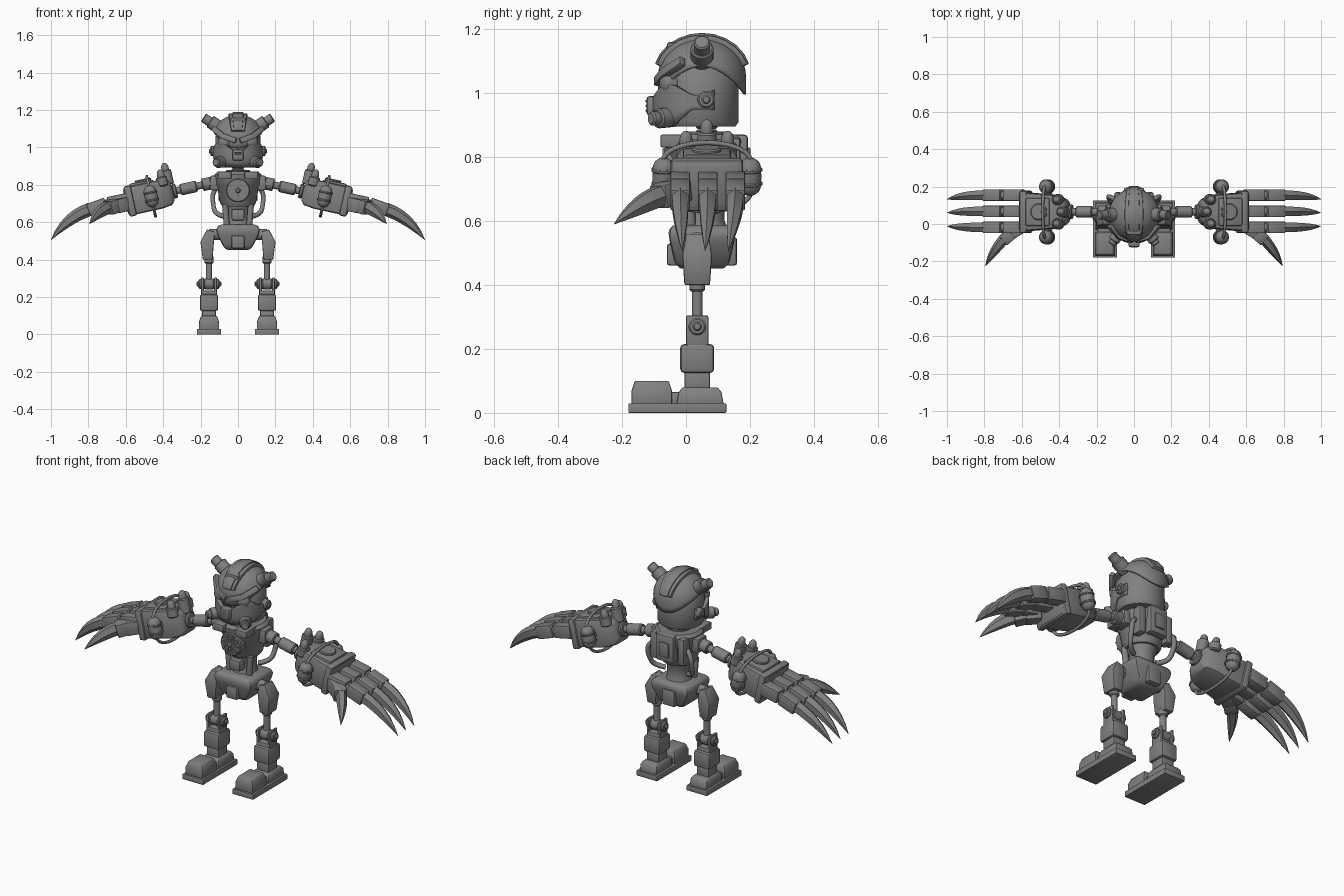
import bpy, bmesh, math
from mathutils import Vector as V

if "Cube" in bpy.data.objects:
    bpy.data.objects.remove(bpy.data.objects["Cube"])

steel = bpy.data.materials.new("steel_grey")
steel.use_nodes = True
grey = (.22, .22, .22, 1)
steel.diffuse_color = grey
steel.node_tree.nodes["Principled BSDF"].inputs["Base Color"].default_value = grey
X, Y, Z = V((1, 0, 0)), V((0, 1, 0)), V((0, 0, 1))
parts = []


def add(name, data, mirror):
    part = bpy.data.objects.new(name, data)
    bpy.context.collection.objects.link(part)
    data.materials.append(steel)
    if mirror:
        part.modifiers.new("Mirror", "MIRROR")
    return part


def finish(name, bm, mirror, bevel=0):
    bmesh.ops.recalc_face_normals(bm, faces=bm.faces)
    if bevel:
        sharp = [edge for edge in bm.edges if edge.calc_face_angle(0) > .7]
        bmesh.ops.bevel(bm, geom=sharp, offset=bevel, segments=2, profile=.5,
                        affect="EDGES", clamp_overlap=True)
    mesh = bpy.data.meshes.new(name)
    bm.to_mesh(mesh)
    bm.free()
    part = add(name, mesh, mirror)
    parts.append(part)
    return part


def loft(name, path, sizes, up=X, sides=16, mirror=True, bevel=0):
    """Sweep a polygon section along a path; sizes are half extents (along up, across)."""
    bm, rings = bmesh.new(), []
    path = [V(point) for point in path]
    grow = math.sqrt(2) if sides == 4 else 1
    for i, point in enumerate(path):
        along = path[min(i + 1, len(path) - 1)] - path[max(i - 1, 0)]
        across = along.cross(up).normalized()
        upward = across.cross(along).normalized()
        a, b = sizes[i] if isinstance(sizes[i], tuple) else (sizes[i], sizes[i])
        angles = [math.tau * (k + .5) / sides for k in range(sides)]
        rings.append([bm.verts.new(point + grow * (upward * a * math.cos(q) + across * b * math.sin(q)))
                      for q in angles])
    for ring, following in zip(rings, rings[1:]):
        for k in range(sides):
            bm.faces.new((ring[k], ring[k - 1], following[k - 1], following[k]))
    bm.faces.new(rings[0])
    bm.faces.new(rings[-1])
    return finish(name, bm, mirror, bevel)


def box(name, centre, half, mirror=True, bevel=.006):
    centre, rise = V(centre), Z * half[2]
    return loft(name, [centre - rise, centre + rise], [tuple(half[:2])] * 2, X, 4, mirror, bevel)


def rod(name, start, end, radius, mirror=True, rim=.005):
    """Cylinder with softened ends."""
    start, end = V(start), V(end)
    step = (end - start).normalized() * rim
    up = Y if abs(step.y) < .8 * rim else Z
    return loft(name, [start, start + step, end - step, end],
                [radius - rim, radius, radius, radius - rim], up, 20, mirror)


def capsule(name, start, end, radius, up=Y):
    """Pill shape between two tips."""
    stops = [-math.cos(math.pi * k / 10) for k in range(11)]
    return loft(name, [V(start).lerp(V(end), (t + 1) / 2) for t in stops],
                [radius * math.sqrt(max(.004, 1 - t ** 4)) for t in stops], up)


def claw(name, start, bend, tip, size, up):
    """Curved blade tapering to a point."""
    stops = [k / 6 for k in range(7)]
    path = [V(start).lerp(V(bend), t).lerp(V(bend).lerp(V(tip), t), t) for t in stops]
    return loft(name, path, [tuple(s * (1.02 - t ** 2.5) for s in size) for t in stops], up, 6)


def hose(name, points, radius):
    curve = bpy.data.curves.new(name, "CURVE")
    curve.dimensions, curve.bevel_depth, curve.bevel_resolution = "3D", radius, 2
    spline = curve.splines.new("NURBS")
    spline.points.add(len(points) - 1)
    for knot, point in zip(spline.points, points):
        knot.co = (*point, 1)
    spline.use_endpoint_u, spline.order_u = True, 3
    return add(name, curve, True)


def shell(name, depth, span, low, high, radius, rows, thickness):
    """Curved plate around the head; angle 0 is the front."""
    bm, grid, columns = bmesh.new(), [], 48
    for k in range(columns + 1):
        q = span * (2 * k / columns - 1)
        column = []
        for j in range(rows + 1):
            z = low(q) + (high(q) - low(q)) * math.sin(j / rows * math.pi / 2)
            r = radius(q, z)
            column.append(bm.verts.new((r * math.sin(q), depth - r * math.cos(q), z)))
        grid.append(column)
    for a, b in zip(grid, grid[1:]):
        for j in range(rows):
            bm.faces.new((a[j], b[j], b[j + 1], a[j + 1]))
    bmesh.ops.remove_doubles(bm, verts=bm.verts, dist=.0005)
    solid = finish(name, bm, False).modifiers.new("Thickness", "SOLIDIFY")
    solid.thickness, solid.offset = thickness, -1


# Head and helmet
loft("head", [(0, .045, z) for z in (.895, .91, 1.06, 1.12)], [.11, .12, .12, .08], X, 32, False)
shell("helmet", .05, math.pi, lambda q: 1.085 - .09 * math.cos(q) ** 2, lambda q: 1.175,
      lambda q, z: .138 * math.sqrt(max(0, 1 - max(0, (z - 1.05) / .125) ** 2)), 10, .008)
arc = [math.radians(a) for a in range(-75, 80, 15)]
for name, width, lift in (("helmet_crest", .05, 0), ("crest_panel", .03, .006)):
    loft(name, [(0, .05 + (.135 + lift) * math.sin(a), 1.055 + (.115 + lift) * math.cos(a)) for a in arc],
         [(width * (.6 + .4 * math.cos(a)), .012) for a in arc], X, 4, False, .004)
box("crest_lamp", (0, -.04, 1.14), (.04, .02, .02), False, .01)
rod("helmet_knob_base", (.09, .05, 1.1), (.15, .05, 1.14), .036)
rod("helmet_knob", (.14, .05, 1.13), (.185, .05, 1.16), .026)
loft("brow_plate", [(.01, -.09, 1.035), (.08, -.07, 1.06), (.13, -.01, 1.1)], [(.012, .015)] * 3, Y, 4, True, .004)
capsule("eye", (.06, -.02, 1.03), (.08, -.08, 1.03), .034, Z)

# Breathing mask
shell("mask", .04, 1.95, lambda q: .893 + .055 * min(1, max(0, 2 * abs(q) - 1.8)),
      lambda q: .998 - .018 * math.cos(q * 4) + .012 * min(1, abs(q)),
      lambda q, z: .132 + .014 * max(0, math.cos(q)) - max(0, .93 - z) / 2, 6, .02)
box("snout", (0, -.1, .96), (.03, .024, .03), False, .01)
for k in (-1, 0, 1):
    box("snout_vent", (0, -.12, .96 + k * .015), (.02, .006, .004), False, .002)
rod("mask_filter", (.07, -.04, .925), (.11, -.09, .92), .031)
rod("mask_filter_cap", (.1, -.08, .92), (.12, -.11, .92), .022)
rod("ear_disc", (.11, .063, .98), (.148, .063, .98), .027)
rod("ear_bolt", (.14, .063, .98), (.154, .063, .98), .014)

# Neck and torso
for k in range(3):
    rod("neck_ring", (0, .065, .86 + .014 * k), (0, .065, .872 + .014 * k), .034, False)
rod("collar", (0, .06, .85), (0, .06, .88), .065, False)
loft("torso", [(0, .06, z) for z in (.685, .7, .79, .8, .855, .87)], [.085, .095, .113, .12, .126, .11], X, 24, False)
box("chest_plate", (.07, -.03, .85), (.035, .05, .02))
rod("fan_housing", (0, .02, .77), (0, -.067, .77), .064, False)
rod("fan_hub", (0, -.06, .77), (0, -.08, .77), .014, False)
for k in range(10):
    turn = math.tau * k / 10
    spiral = [(r, turn + 200 * r * r) for r in (.012, .035, .056)]
    loft("fan_blade", [(r * math.cos(a), -.069, .77 + r * math.sin(a)) for r, a in spiral],
         [.005] * 3, Y, 4, False)
box("back_pack", (0, .17, .795), (.055, .024, .075), False, .012)
box("back_panel", (.085, .14, .785), (.02, .03, .075), True, .01)
box("back_vent", (0, .19, .79), (.03, .012, .04), False)
hose("torso_hose", [(.1, .13, .79), (.135, .15, .77), (.135, .14, .7), (.12, .11, .64), (.07, .08, .63)], .013)

# Waist and pelvis
loft("waist", [(0, .06, z) for z in (.57, .6, .65, .7)], [.075, .062, .062, .08], mirror=False)
box("waist_box", (0, 0, .64), (.035, .035, .03), False, .01)
rod("waist_piston", (.06, .015, .575), (.07, .01, .7), .016)
loft("pelvis", [(0, .05, z) for z in (.45, .465, .53, .565, .588)],
     [(.06, .065), (.075, .085), (.11, .1), (.118, .105), (.1, .095)], X, 4, False, .014)
box("groin_plate", (0, -.03, .495), (.035, .03, .035), False, .01)
box("tail_plate", (0, .13, .505), (.04, .03, .045), False, .01)

# Legs
leg, depth = .155, .035


def on_leg(x, z):
    return (leg + x, depth, z)


rod("hip_axle", on_leg(-.07, .535), on_leg(0, .535), .03)
loft("thigh", [on_leg(-.01, .555), on_leg(.01, .49), on_leg(.007, .4)],
     [(.022, .035), (.036, .046), (.026, .04)], X, 4, True, .005)
rod("thigh_socket", on_leg(0, .38), on_leg(0, .42), .025)
rod("shin_rod", on_leg(0, .27), on_leg(0, .4), .017)
for name, reach, radius in (("knee_hub", .026, .03), ("knee_bolt", .055, .027), ("knee_pin", .066, .014)):
    rod(name, on_leg(-reach, .27), on_leg(reach, .27), radius)
for side in (-1, 1):
    box("knee_fork", on_leg(side * depth, .255), (.007, depth, .05))
box("shin_block", on_leg(0, .18), (.038, depth, .055))
box("calf", on_leg(0, .17), (.049, .053, .045), True, .012)
box("ankle", on_leg(0, .1), (.037, .04, .03))
box("sole", (leg, -.027, .015), (.064, .153, .015), True, .003)
loft("heel", [(leg, .044, z) for z in (.025, .065, .08)], [(.052, .074), (.05, .067), (.042, .055)], X, 4, True, .004)
loft("toe_cap", [(leg, -.107, z) for z in (.025, .07, .1)], [(.054, .063), (.053, .063), (.042, .053)], X, 4, True, .004)
box("instep", (leg, -.03, .045), (.04, .03, .02))

# Arms: s runs down the forearm, h rises from its centre line
tilt = math.radians(12.5)
down_arm = V((math.cos(tilt), 0, -math.sin(tilt)))
off_arm = V((math.sin(tilt), 0, math.cos(tilt)))


def at(s, y=0, h=0):
    return V((.367, .065, .76)) + down_arm * s + Y * y + off_arm * h


box("shoulder_mount", (.125, .065, .81), (.025, .04, .04), True, .012)
for name, start, end, radius in (("shoulder_joint", -.23, -.18, .034), ("upper_arm", -.19, 0, .02),
                                 ("arm_sleeve", -.15, -.06, .031), ("wrist_ring", -.04, -.02, .04)):
    rod(name, at(start), at(end), radius)
loft("gauntlet", [at(s) for s in (-.02, 0, .05, .24)],
     [(.05, .05), (.066, .07), (.09, .077), (.106, .077)], Y, 4, True, .016)
loft("gauntlet_rim", [at(.195), at(.235)], [(.113, .083)] * 2, Y, 4, True, .012)
loft("hand_plate", [at(.07, h=.07), at(.2, h=.075)], [(.075, .016)] * 2, Y, 4, True, .008)
rod("hand_disc", at(.125, h=.07), at(.125, h=.1), .045)
for y, s, top in ((0, -.005, .16), (-.065, .025, .13), (.065, .025, .13)):
    capsule("stud", at(s, y, top - .1), at(s, y, top), .021)
    rod("stud_collar", at(s, y, .04), at(s, y, top - .04), .03)
for side in (-1, 1):
    y = .135 * side
    capsule("canister", at(.1, y, -.06), at(.1, y, .06), .036)
    for h in (-.022, .022):
        rod("canister_band", at(.1, y, h - .006), at(.1, y, h + .006), .039, rim=.003)
    rod("canister_mount", at(.1, y / 2), at(.1, y), .02)
    # Hose hoops over and under the hand join the canisters
    hoop = [at(.1, -.14 * math.cos(a), side * (.05 + .06 * math.sin(a))) for a in (math.pi * k / 8 for k in range(9))]
    hose("hand_hose", hoop, .008)

# Fingers and thumb: two plated knuckles, then a curved claw
for k in (-1, 0, 1):
    y, tip = .068 + .086 * k, .06 + .072 * k
    for name, start, end in (("knuckle", (.59, y, .722), (.695, y, .7)), ("finger_plate", (.705, y, .698), (.8, y, .664))):
        loft(name, [start, end], [(.031, .035)] * 2, Y, 4, True, .006)
    rod("finger_joint", (.68, y, .704), (.72, y, .693), .024)
    claw("claw", (.79, y, .67), (.91, y, .63), (1, tip, .505), (.029, .035), Y)
for name, start, end in (("thumb_base", (.59, -.01, .7), (.655, -.05, .685)), ("thumb_plate", (.65, -.045, .69), (.695, -.085, .675))):
    loft(name, [start, end], [(.037, .033)] * 2, Z, 4, True, .006)
claw("thumb_claw", (.69, -.075, .68), (.75, -.14, .66), (.795, -.225, .59), (.036, .028), Z)

# Smooth curved parts, keep hard edges
bpy.ops.object.select_all(action="DESELECT")
for part in parts:
    part.select_set(True)
bpy.context.view_layer.objects.active = parts[0]
bpy.ops.object.shade_smooth_by_angle(angle=math.radians(35))
